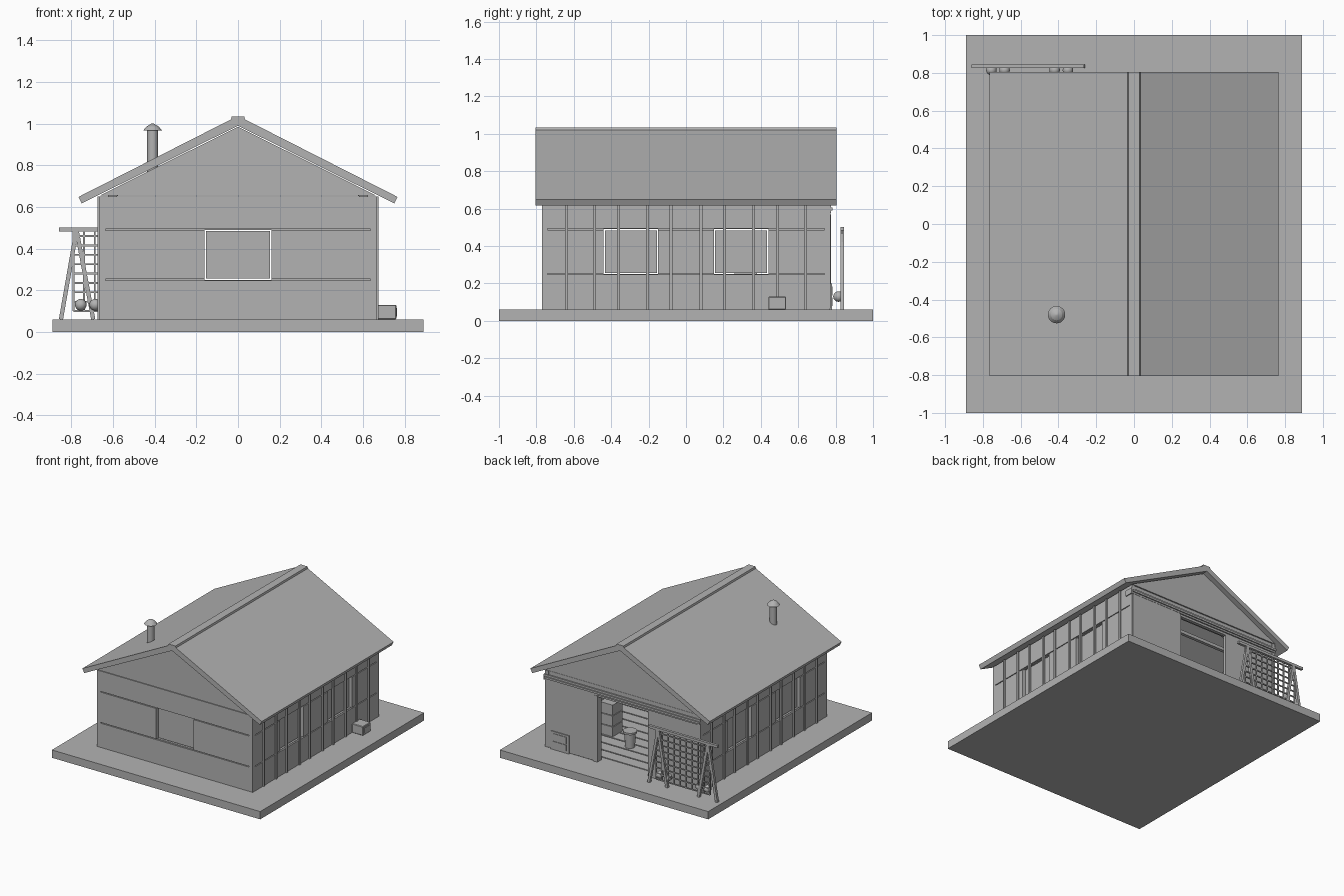
import bpy, bmesh, math
from mathutils import Vector, Matrix

old = bpy.data.objects.get("Cube")
if old:
    bpy.data.objects.remove(old)

grey = bpy.data.materials.new("plain grey")
grey.use_nodes = True
COLOUR = (0.45, 0.45, 0.45, 1)
grey.diffuse_color = COLOUR
grey.node_tree.nodes["Principled BSDF"].inputs["Base Color"].default_value = COLOUR


def finish(name, bm):
    bmesh.ops.recalc_face_normals(bm, faces=bm.faces)
    mesh = bpy.data.meshes.new(name)
    bm.to_mesh(mesh)
    bm.free()
    mesh.materials.append(grey)
    obj = bpy.data.objects.new(name, mesh)
    bpy.context.collection.objects.link(obj)
    return obj


def boxes(name, items):
    """One object from (x0, x1, y0, y1, z0, z1) boxes."""
    bm = bmesh.new()
    for x0, x1, y0, y1, z0, z1 in items:
        m = Matrix.Translation(((x0 + x1) / 2, (y0 + y1) / 2, (z0 + z1) / 2))
        bmesh.ops.create_cube(bm, size=1, matrix=m @ Matrix.Diagonal((x1 - x0, y1 - y0, z1 - z0, 1)))
    return finish(name, bm)


def beams(name, pairs, w):
    """One object from square bars between point pairs."""
    bm = bmesh.new()
    for a, b in pairs:
        a, b = Vector(a), Vector(b)
        rot = (b - a).to_track_quat('Z', 'Y').to_matrix().to_4x4()
        m = Matrix.Translation((a + b) / 2) @ rot
        bmesh.ops.create_cube(bm, size=1, matrix=m @ Matrix.Diagonal((w, w, (b - a).length, 1)))
    return finish(name, bm)


def prism(name, profile, y0, y1):
    """Extrude an x-z outline along y."""
    bm = bmesh.new()
    face = bm.faces.new([bm.verts.new((x, y0, z)) for x, z in profile])
    new = bmesh.ops.extrude_face_region(bm, geom=[face])["geom"]
    bmesh.ops.translate(bm, vec=(0, y1 - y0, 0), verts=[v for v in new if isinstance(v, bmesh.types.BMVert)])
    return finish(name, bm)


def rounds(name, items, sides=24):
    """One object from (x, y, z0, z1, r0, r1) cylinders and cones."""
    bm = bmesh.new()
    for x, y, z0, z1, r0, r1 in items:
        bmesh.ops.create_cone(bm, cap_ends=True, segments=sides, radius1=r0, radius2=r1,
                              depth=z1 - z0, matrix=Matrix.Translation((x, y, (z0 + z1) / 2)))
    return smooth(finish(name, bm))


def smooth(obj):
    bpy.ops.object.select_all(action='DESELECT')
    bpy.context.view_layer.objects.active = obj
    obj.select_set(True)
    bpy.ops.object.shade_smooth_by_angle(angle=math.radians(40))
    return obj


# Ground slab
FLOOR, LOW, HIGH, TOP = 0.06, 0.25, 0.49, 0.65
WX, WY, GAP = 0.665, 0.77, 0.003
boxes("ground_slab", [(-0.89, 0.89, -1, 1, 0, FLOOR)])


def wall_panels(span, windows):
    """Rectangles (u0, u1, z0, z1) of a three course wall with openings in the middle one."""
    out = [(-span, span, FLOOR, LOW - GAP), (-span, span, HIGH + GAP, TOP)]
    u = -span
    for a, b in windows:
        out.append((u, a, LOW + GAP, HIGH - GAP))
        u = b
    return out + [(u, span, LOW + GAP, HIGH - GAP)]


# Front wall with one window, outer courses over a lining that closes the seams
front_windows = [(-0.16, 0.16)]
side_windows = [(-0.44, -0.15), (0.15, 0.44)]


def lining(rects):
    return [(a, b, max(FLOOR, z0 - GAP), min(TOP, z1 + GAP)) for a, b, z0, z1 in rects]


rects = wall_panels(WX, front_windows)
boxes("front_wall", [(a, b, -WY, -WY + 0.012, c, d) for a, b, c, d in rects]
      + [(a, b, -WY + 0.012, -WY + 0.03, c, d) for a, b, c, d in lining(rects)])
boxes("front_window_pane", [(a + 0.006, b - 0.006, -WY + 0.02, -WY + 0.028, LOW + 0.006, HIGH - 0.006)
                            for a, b in front_windows])

# Side walls, panes and vertical battens
rects = wall_panels(WY - 0.03, side_windows)
batten_y = [s * y for y in (0.08, 0.205, 0.36, 0.49, 0.64) for s in (-1, 1)]
for side, s in (("left", 1), ("right", -1)):
    def across(a, b):
        return tuple(sorted((s * a, s * b)))
    boxes(side + "_wall", [across(WX - 0.012, WX) + r for r in
                           [(a, b, c, d) for a, b, c, d in rects]]
          + [across(WX - 0.03, WX - 0.012) + r for r in lining(rects)])
    boxes(side + "_window_panes", [across(WX - 0.028, WX - 0.02)
                                   + (a + 0.006, b - 0.006, LOW + 0.006, HIGH - 0.006) for a, b in side_windows])
    boxes(side + "_battens", [across(WX - 0.005, WX + 0.01) + (y - 0.008, y + 0.008, FLOOR, TOP) for y in batten_y])
    # Corner posts
    boxes(side + "_corner_posts", [across(WX - 0.03, WX) + (y, y + 0.03, FLOOR, TOP) for y in (-WY, WY - 0.03)])

# Back wall around a wide doorway, with a sliding door and its rail
boxes("back_wall", [(0.25, WX, WY - 0.03, WY - 0.005, FLOOR, TOP),
                    (-WX, -0.21, WY - 0.03, WY - 0.005, FLOOR, TOP),
                    (-0.21, 0.25, WY - 0.03, WY - 0.005, 0.56, TOP)])
boxes("sliding_door", [(0.22, WX - 0.005, WY - 0.005, WY + 0.003, FLOOR + 0.005, 0.58)])
boxes("door_jamb", [(0.215, 0.25, WY - 0.045, WY + 0.005, FLOOR, 0.57)])
boxes("door_rail", [(-WX, WX + 0.008, WY - 0.06, WY + 0.005, 0.577, 0.62),
                    (-WX, WX, WY, WY + 0.014, 0.59, 0.605)])

# Pet hatch at the foot of the door
boxes("pet_hatch", [(0.455, 0.61, WY, WY + 0.01, FLOOR, 0.2),
                    (0.475, 0.59, WY + 0.01, WY + 0.014, 0.08, 0.125),
                    (0.475, 0.59, WY + 0.01, WY + 0.014, 0.135, 0.185)])

# Gables and roof
for name, y in (("front_gable", -WY), ("back_gable", WY - 0.025)):
    prism(name, [(-WX, TOP + 0.004), (WX, TOP + 0.004), (0, 0.985)], y, y + 0.025)
for side, s in (("left", 1), ("right", -1)):
    prism(side + "_roof_slab", [(0, 0.99), (0, 1.022), (s * 0.03, 1.022), (s * 0.766, 0.648), (s * 0.75, 0.617)],
          -0.805, 0.805)
prism("ridge_cap", [(-0.036, 1.012), (-0.03, 1.034), (0.03, 1.034), (0.036, 1.012), (0, 1.0)], -0.805, 0.805)

# Roof trusses inside
ys = [-0.5, 0, 0.5]
beams("roof_trusses", [((-0.63, y, 0.63), (0.63, y, 0.63)) for y in ys]
      + [((s * 0.62, y, 0.645), (0, y, 0.96)) for y in ys for s in (-1, 1)], 0.025)

# Chimney
rounds("chimney", [(-0.41, -0.48, 0.76, 0.968, 0.026, 0.026), (-0.41, -0.48, 0.966, 0.985, 0.046, 0.03),
                   (-0.41, -0.48, 0.985, 1.0, 0.03, 0.006)])

# Utility box by the left wall
box = boxes("utility_box", [(WX, 0.76, 0.44, 0.535, FLOOR, 0.13)])
bev = box.modifiers.new("soft edges", 'BEVEL')
bev.width, bev.segments = 0.004, 1
boxes("utility_box_plate", [(0.76, 0.763, 0.455, 0.52, 0.075, 0.115)])

# Floor planks, stacked crates and stool inside
boxes("floor_planks", [(-0.62, 0.62, -0.7 + 0.1 * i, -0.61 + 0.1 * i, FLOOR, FLOOR + 0.006) for i in range(14)])
boxes("stacked_crates", [(0.36, 0.47, 0.26, 0.38, FLOOR + 0.085 * i, FLOOR + 0.08 + 0.085 * i) for i in range(3)])
rounds("stool", [(0.17, 0.44, FLOOR, 0.175, 0.035, 0.04), (0.17, 0.44, 0.175, 0.19, 0.05, 0.05)])

# Climbing net on two A-frames behind the house
NY = 0.835
beams("net_frame", [((-0.86, NY, 0.492), (-0.265, NY, 0.492))]
      + [((x, NY, 0.49), (x + d, NY, FLOOR)) for x in (-0.775, -0.35) for d in (-0.075, 0.08)], 0.02)
bars = [((-0.79 + 0.051 * i, NY, 0.1), (-0.79 + 0.051 * i, NY, 0.485)) for i in range(10)]
bars += [((-0.79, NY, 0.1 + 0.045 * i), (-0.33, NY, 0.1 + 0.045 * i)) for i in range(9)]
beams("climbing_net", bars, 0.008)

# Balls at the foot of the net
bm = bmesh.new()
for x in (-0.755, -0.685, -0.42, -0.35):
    bmesh.ops.create_uvsphere(bm, u_segments=16, v_segments=10, radius=0.028,
                              matrix=Matrix.Translation((x, 0.815, 0.13)))
smooth(finish("balls", bm))
